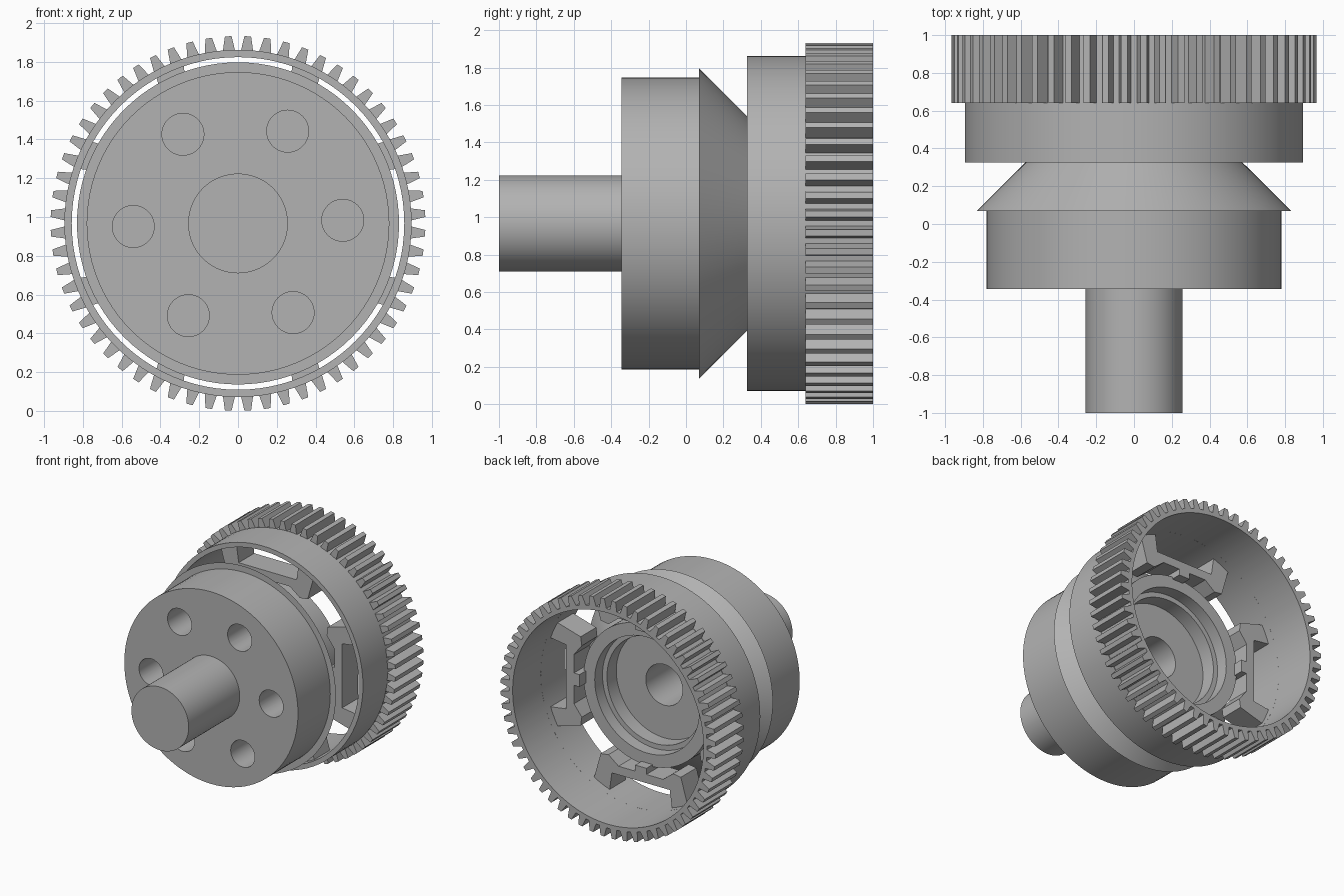
import bpy, bmesh, math
from mathutils import Matrix, Vector

if "Cube" in bpy.data.objects:
    bpy.data.objects.remove(bpy.data.objects["Cube"], do_unlink=True)

CENTRE_Z = 0.967
TEETH = 60

grey = bpy.data.materials.new("machined grey")
grey.use_nodes = True
colour = (0.45, 0.45, 0.45, 1)
grey.diffuse_color = colour
grey.node_tree.nodes["Principled BSDF"].inputs["Base Color"].default_value = colour


def finish(bm, name):
    """Turn a bmesh built around the y axis into a placed object."""
    bmesh.ops.recalc_face_normals(bm, faces=bm.faces)
    mesh = bpy.data.meshes.new(name)
    bm.to_mesh(mesh)
    bm.free()
    obj = bpy.data.objects.new(name, mesh)
    obj.location.z = CENTRE_Z
    mesh.materials.append(grey)
    bpy.context.collection.objects.link(obj)
    return obj


def smooth(obj):
    bpy.ops.object.select_all(action="DESELECT")
    obj.select_set(True)
    bpy.context.view_layer.objects.active = obj
    bpy.ops.object.shade_smooth_by_angle(angle=math.radians(25))


def revolve(name, profile, closed=False, steps=96):
    """Spin a (y, radius) profile around the y axis."""
    bm = bmesh.new()
    verts = [bm.verts.new((r, y, 0)) for y, r in profile]
    pairs = list(zip(verts, verts[1:]))
    if closed:
        pairs.append((verts[-1], verts[0]))
    edges = [bm.edges.new(p) for p in pairs]
    bmesh.ops.spin(bm, geom=verts + edges, cent=(0, 0, 0), axis=(0, 1, 0),
                   angle=math.tau, steps=steps, use_duplicate=False)
    bmesh.ops.remove_doubles(bm, verts=bm.verts, dist=1e-4)
    return finish(bm, name)


def polar(r, angle, y):
    return Vector((r * math.cos(angle), y, r * math.sin(angle)))


# Shaft, disc, cone and hollow hub as one turned part
core = revolve("shaft_and_hub", [
    (-1, 0), (-1, 0.257), (-0.345, 0.257), (-0.345, 0.78), (0.07, 0.78),
    (0.07, 0.83), (0.33, 0.57), (0.5, 0.57), (0.5, 0.47), (0.40, 0.47),
    (0.40, 0.43), (0.28, 0.43), (0.28, 0.165), (-0.25, 0.165), (-0.25, 0)])

# Six blind holes in the front of the disc
bm = bmesh.new()
for i in range(6):
    spot = polar(0.54, math.radians(1.7 + 60 * i), -0.25)
    bmesh.ops.create_cone(
        bm, cap_ends=True, segments=40, radius1=0.108, radius2=0.108, depth=0.5,
        matrix=Matrix.Translation(spot) @ Matrix.Rotation(math.pi / 2, 4, "X"))
cutter = finish(bm, "hole_cutter")
cutter.hide_render = True
cut = core.modifiers.new("holes", "BOOLEAN")
cut.object = cutter
cut.operation = "DIFFERENCE"
cut.solver = "EXACT"
bpy.context.view_layer.objects.active = core
bpy.ops.object.modifier_apply(modifier=cut.name)
bpy.data.objects.remove(cutter, do_unlink=True)
smooth(core)

# Hollow drum
smooth(revolve("drum", [(0.325, 0.857), (0.325, 0.895), (0.64, 0.895), (0.64, 0.857)],
               closed=True))

# Toothed ring: each tooth is a tapered trapezoid
bm = bmesh.new()
pitch = math.tau / TEETH
tooth = [(-0.5, 0.89), (-0.34, 0.89), (-0.17, 0.966), (0.17, 0.966), (0.34, 0.89)]
rings = []
for i in range(TEETH):
    for part, r in tooth:
        a = (i + 0.5 + part) * pitch
        rings.append([bm.verts.new(polar(radius, a, y))
                      for radius, y in ((0.857, 0.64), (r, 0.64), (r, 1), (0.857, 1))])
for a, b in zip(rings, rings[1:] + rings[:1]):
    for k in range(4):
        n = (k + 1) % 4
        bm.faces.new((a[k], a[n], b[n], b[k]))
smooth(finish(bm, "gear_ring"))

# Four windowed brackets between hub and drum: half outline as (radial, sideways)
half = [(0.55, 0.05), (0.60, 0.05), (0.60, 0.20), (0.53, 0.29), (0.54, 0.36), (0.75, 0.42)]
wall = [(0.862 * math.cos(t), 0.862 * math.sin(t))
        for t in (math.radians(d) for d in (29, 25, 22, 19))]
half += wall + [(0.67, 0.26)]
outline = half + [(r, -s) for r, s in reversed(half)]
for i, side in enumerate(("left", "top", "right", "bottom")):
    bm = bmesh.new()
    face = bm.faces.new([bm.verts.new((r, 0.38, s)) for r, s in outline])
    moved = bmesh.ops.extrude_face_region(bm, geom=[face], use_keep_orig=True)["geom"]
    bmesh.ops.translate(bm, vec=(0, 0.2, 0),
                        verts=[v for v in moved if isinstance(v, bmesh.types.BMVert)])
    bmesh.ops.rotate(bm, verts=bm.verts, matrix=Matrix.Rotation(-i * math.pi / 2, 3, "Y"))
    finish(bm, side + "_bracket")
